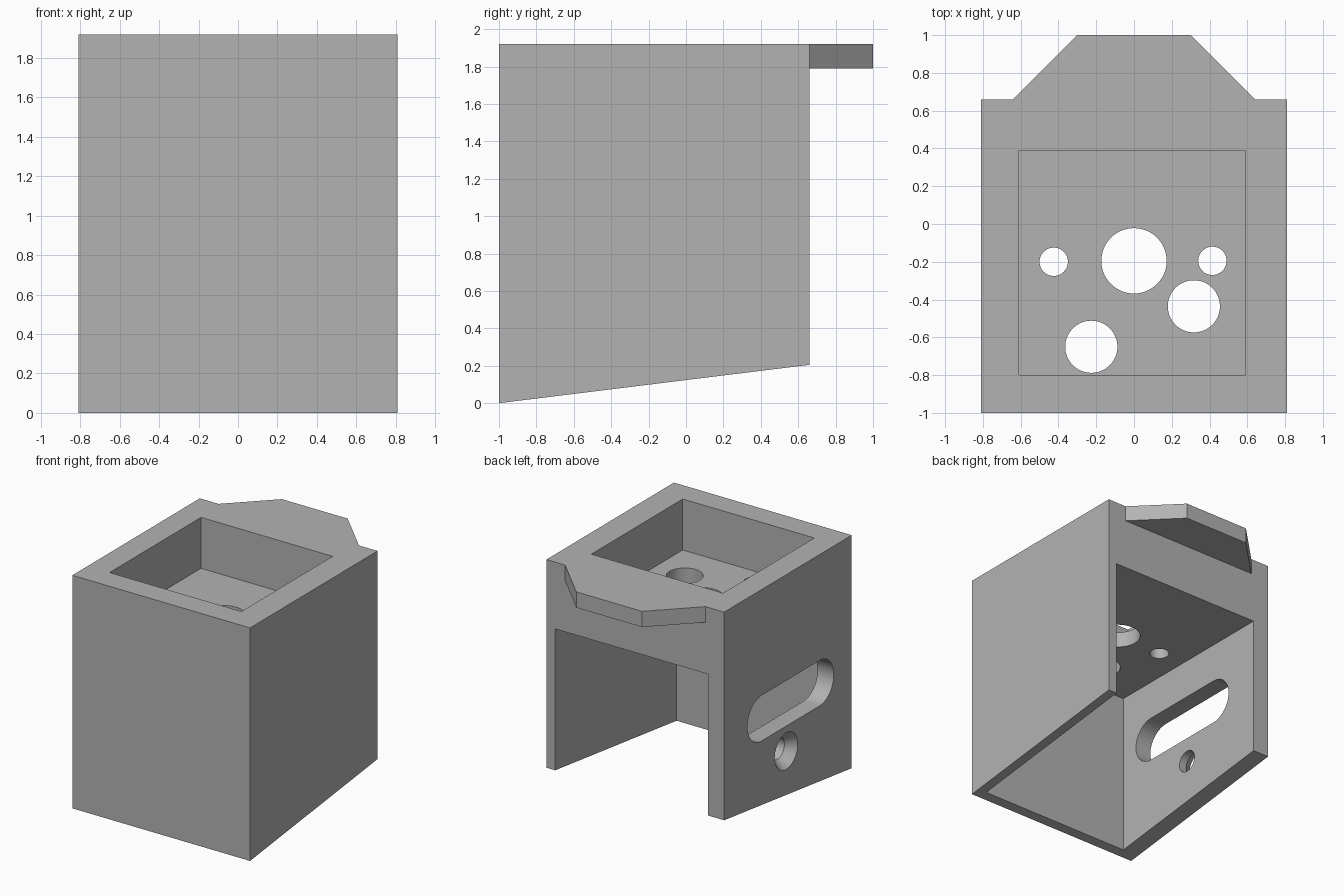
import bpy, bmesh, math
from mathutils import Matrix, Vector

cube = bpy.data.objects.get("Cube")
if cube:
    bpy.data.objects.remove(cube, do_unlink=True)

grey = bpy.data.materials.new("plain_grey")
grey.use_nodes = True
colour = (0.45, 0.45, 0.45, 1)
grey.diffuse_color = colour
grey.node_tree.nodes["Principled BSDF"].inputs["Base Color"].default_value = colour

FRONT, BACK, SIDE, TOP = -1.0, 0.66, 0.81, 1.92
FLOOR, CEILING = 1.50, 1.37      # top pocket floor and lower bay ceiling
SLOT_WALL = -0.663               # inner face of the thicker wall


def finish(name, bm):
    bmesh.ops.recalc_face_normals(bm, faces=bm.faces)
    mesh = bpy.data.meshes.new(name)
    bm.to_mesh(mesh)
    bm.free()
    mesh.materials.append(grey)
    obj = bpy.data.objects.new(name, mesh)
    bpy.context.collection.objects.link(obj)
    return obj


def prism(name, profile, direction):
    """Extrude a closed outline of 3D points along a direction."""
    bm = bmesh.new()
    face = bm.faces.new([bm.verts.new(p) for p in profile])
    new = bmesh.ops.extrude_face_region(bm, geom=[face])["geom"]
    verts = [v for v in new if isinstance(v, bmesh.types.BMVert)]
    bmesh.ops.translate(bm, verts=verts, vec=Vector(direction))
    return finish(name, bm)


def box(name, x0, x1, y0, y1, z0, z1):
    base = [(x0, y0, z0), (x1, y0, z0), (x1, y1, z0), (x0, y1, z0)]
    return prism(name, base, (0, 0, z1 - z0))


def cone(name, centre, r1, r2, depth, turn=0.0):
    bm = bmesh.new()
    place = Matrix.Translation(centre) @ Matrix.Rotation(turn, 4, "Y")
    bmesh.ops.create_cone(bm, cap_ends=True, segments=64, radius1=r1,
                          radius2=r2, depth=depth, matrix=place)
    return finish(name, bm)


def combine(target, tool, operation):
    """Apply a boolean and discard the tool."""
    mod = target.modifiers.new("cut", "BOOLEAN")
    mod.object, mod.operation, mod.solver = tool, operation, "EXACT"
    graph = bpy.context.evaluated_depsgraph_get()
    mesh = bpy.data.meshes.new_from_object(target.evaluated_get(graph))
    target.modifiers.clear()
    target.data = mesh
    bpy.data.objects.remove(tool, do_unlink=True)


# Housing block with a sloping base
housing = prism("housing", [(-SIDE, FRONT, 0), (-SIDE, BACK, 0.205),
                            (-SIDE, BACK, TOP), (-SIDE, FRONT, TOP)],
                (2 * SIDE, 0, 0))

# Tapered tongue at the back of the top
tongue = prism("tongue", [(-0.64, 0.5, 1.79), (0.64, 0.5, 1.79), (0.64, BACK, 1.79),
                          (0.30, 1, 1.79), (-0.30, 1, 1.79), (-0.64, BACK, 1.79)],
               (0, 0, TOP - 1.79))
combine(housing, tongue, "UNION")

# Lower bay, open below and behind, and the square pocket on top
combine(housing, box("bay", SLOT_WALL, 0.73, -0.92, 0.9, -0.5, CEILING), "DIFFERENCE")
combine(housing, box("pocket", -0.61, 0.59, -0.80, 0.39, FLOOR, 2.2), "DIFFERENCE")

# Round holes through the pocket floor
for x, y, r in [(0, -0.195, 0.173), (0.317, -0.436, 0.138), (-0.226, -0.65, 0.138),
                (-0.425, -0.2, 0.075), (0.415, -0.195, 0.075)]:
    combine(housing, cone("floor_hole", (x, y, 1.44), r, r, 0.4), "DIFFERENCE")

# Long rounded slot through the thick wall
outline = []
for end, start in ((0.375, -math.pi / 2), (-0.375, math.pi / 2)):
    for i in range(25):
        a = start + math.pi * i / 24
        outline.append((-0.95, -0.205 + end + 0.187 * math.cos(a),
                        0.86 + 0.187 * math.sin(a)))
combine(housing, prism("slot", outline, (0.4, 0, 0)), "DIFFERENCE")

# Countersunk screw hole below the slot
hole = (-0.75, -0.148, 0.467)
combine(housing, cone("screw_hole", hole, 0.09, 0.09, 0.4, math.pi / 2), "DIFFERENCE")
sink = (-SIDE, -0.148, 0.467)
combine(housing, cone("countersink", sink, 0.21, 0.09, 0.16, math.pi / 2), "DIFFERENCE")

# Smooth hole walls, keep corners sharp
bpy.ops.object.select_all(action="DESELECT")
housing.select_set(True)
bpy.context.view_layer.objects.active = housing
bpy.ops.object.shade_smooth_by_angle(angle=math.radians(30))
